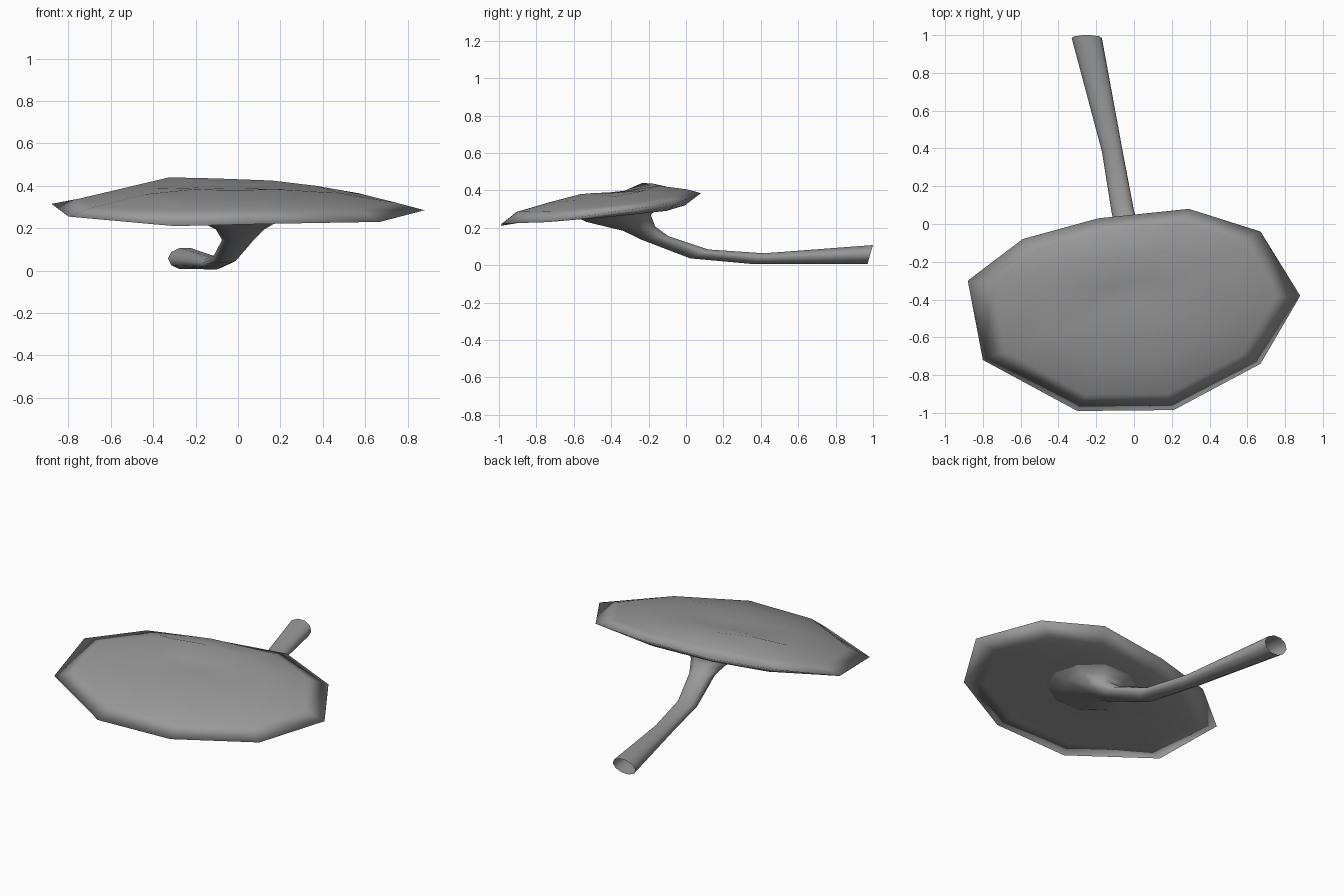
import bpy, bmesh, math

cube = bpy.data.objects.get("Cube")
if cube:
    bpy.data.objects.remove(cube)

grey = bpy.data.materials.new("plain_grey")
grey.use_nodes = True
COLOUR = (0.32, 0.32, 0.32, 1)
grey.diffuse_color = COLOUR
grey.node_tree.nodes["Principled BSDF"].inputs["Base Color"].default_value = COLOUR


def loft(name, rings, poles=()):
    """Skin a list of equal-sized rings; poles close the two ends."""
    bm = bmesh.new()
    loops = [[bm.verts.new(p) for p in ring] for ring in rings]
    n = len(loops[0])
    for a, b in zip(loops, loops[1:]):
        for i in range(n):
            j = (i + 1) % n
            bm.faces.new((a[i], a[j], b[j], b[i]))
    for loop, pole in zip((loops[0], loops[-1]), poles):
        tip = bm.verts.new(pole)
        for i in range(n):
            bm.faces.new((loop[i], loop[(i + 1) % n], tip))
    bmesh.ops.recalc_face_normals(bm, faces=bm.faces)
    mesh = bpy.data.meshes.new(name)
    bm.to_mesh(mesh)
    bm.free()
    mesh.materials.append(grey)
    mesh.shade_smooth()
    obj = bpy.data.objects.new(name, mesh)
    bpy.context.collection.objects.link(obj)
    return obj


# Cap: irregular ten-sided outline, repeated at smaller scales and new heights
outline = [(-.88, -.30), (-.80, -.72), (-.30, -.99), (.21, -.985), (.67, -.74),
           (.88, -.38), (.67, -.04), (.29, .08), (-.19, .03), (-.59, -.08)]
CY = -.42
levels = [
    (.25, [.39, .385, .38, .38, .385, .385, .395, .40, .40, .395]),
    (.55, [.385, .36, .335, .335, .345, .365, .40, .425, .435, .44]),
    (.85, [.34, .30, .285, .285, .29, .32, .365, .405, .405, .385]),
    (1.0, [.315, .255, .21, .222, .23, .285, .335, .385, .365, .36]),
    (.83, [.275, .245, .235, .235, .235, .26, .29, .32, .31, .30]),
    (.40, [.28, .265, .26, .26, .265, .275, .285, .295, .295, .29]),
]
cap_rings = [[(x * s, CY + (y - CY) * s, z) for (x, y), z in zip(outline, heights)]
             for s, heights in levels]
loft("cap", cap_rings, [(0, CY, .388), (0, CY, .275)])

# Stem: open tube of tilted ellipses, flaring out into the underside of the cap
sections = [  # centre, half width, half depth (y, z)
    ((-.25, .985, .057), .08, (.015, .053)),
    ((-.115, .385, .035), .055, (.035, .03)),
    ((-.06, .07, .06), .06, (.05, .025)),
    ((0, -.165, .145), .075, (.075, .01)),
    ((.01, -.25, .195), .115, (.09, .012)),
    ((0, -.36, .25), .22, (.18, .02)),
    ((0, -.38, .285), .30, (.24, .02)),
]
SIDES = 10
stem_rings = []
for (cx, cy, cz), w, (dy, dz) in sections:
    angles = [math.tau * i / SIDES for i in range(SIDES)]
    stem_rings.append([(cx + w * math.cos(a), cy + dy * math.sin(a), cz + dz * math.sin(a))
                       for a in angles])
loft("stem", stem_rings)
